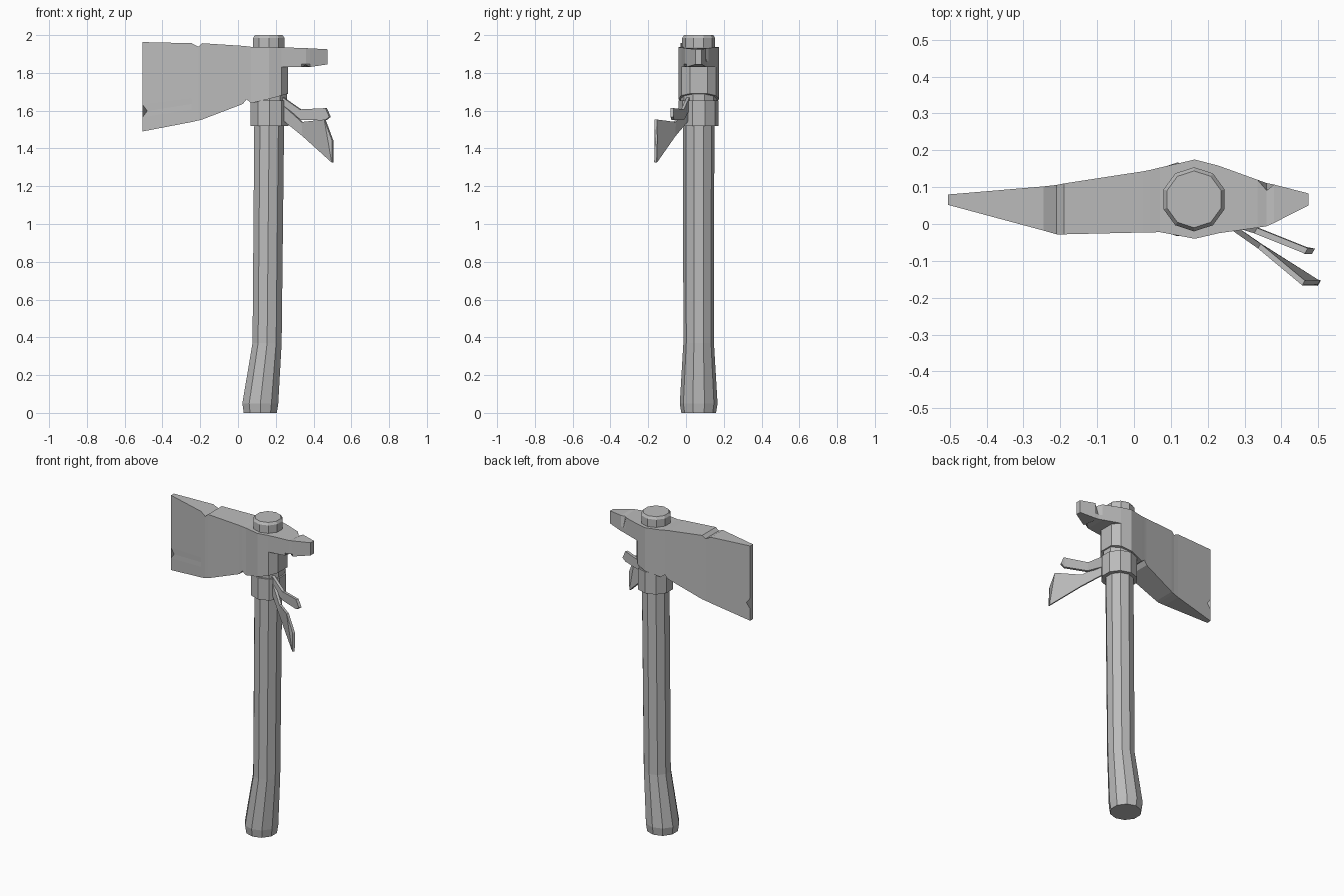
import bpy, bmesh, math
from mathutils import Vector

cube = bpy.data.objects.get("Cube")
if cube:
    bpy.data.objects.remove(cube, do_unlink=True)

GREY = (0.5, 0.5, 0.5, 1.0)
mat = bpy.data.materials.new("plain grey")
mat.use_nodes = True
mat.diffuse_color = GREY
mat.node_tree.nodes["Principled BSDF"].inputs["Base Color"].default_value = GREY

AXIS_Y = 0.067  # handle centre line in depth


def loft(name, rings, chips=()):
    """Skin a list of equal-length point rings, cap both ends, then nudge chipped corners."""
    bm = bmesh.new()
    rows = [[bm.verts.new(p) for p in ring] for ring in rings]
    n = len(rows[0])
    for a, b in zip(rows, rows[1:]):
        for i in range(n):
            j = (i + 1) % n
            bm.faces.new((a[i], a[j], b[j], b[i]))
    bm.faces.new(rows[0])
    bm.faces.new(rows[-1])
    for spot, shift in chips:
        v = min(bm.verts, key=lambda v: (v.co - Vector(spot)).length)
        v.co += Vector(shift)
    bmesh.ops.recalc_face_normals(bm, faces=bm.faces)
    mesh = bpy.data.meshes.new(name)
    bm.to_mesh(mesh)
    bm.free()
    mesh.materials.append(mat)
    obj = bpy.data.objects.new(name, mesh)
    bpy.context.collection.objects.link(obj)
    return obj


def round_ring(x, z, r, tilt=0.0, sides=10):
    """Horizontal ring with a corner facing the front; tilt raises the +x side."""
    ring = []
    for i in range(sides):
        a = math.pi / 2 + math.tau * i / sides
        dx = r * math.cos(a)
        ring.append((x + dx, AXIS_Y + r * math.sin(a), z + tilt * dx))
    return ring


def slab_ring(x, front, back, low, high, rows):
    """Upright section across x, divided at the given height fractions."""
    zs = [low + (high - low) * f for f in rows]
    return [(x, front, z) for z in zs] + [(x, back, z) for z in reversed(zs)]


# Handle with a flared, bent grip and a bevelled top
loft("handle", [round_ring(*s) for s in (
    (0.118, 0.0, 0.092), (0.118, 0.05, 0.1), (0.154, 0.37, 0.081),
    (0.165, 1.52, 0.083), (0.163, 1.7, 0.087),
    (0.163, 1.985, 0.087), (0.163, 2.0, 0.077))])

# Cloth binding below the head, with a slanted upper wrap
loft("binding", [round_ring(0.167, 1.52, 0.106), round_ring(0.167, 1.655, 0.106)])
loft("upper_wrap", [round_ring(0.167, 1.63, 0.096, 0.1),
                    round_ring(0.167, 1.685, 0.096, 0.2)])

# Axe head: stations of x, front, back, bottom, top
ROWS = (0, 0.16, 0.23, 0.3, 1)
stations = (
    (-0.505, 0.052, 0.08, 1.49, 1.963),
    (-0.245, -0.018, 0.102, 1.54, 1.957),
    (-0.21, -0.028, 0.106, 1.548, 1.957),
    (-0.19, -0.028, 0.11, 1.553, 1.957),
    (0.025, -0.023, 0.143, 1.635, 1.943),
    (0.045, -0.023, 0.147, 1.66, 1.941),
    (0.07, -0.022, 0.153, 1.64, 1.938),
    (0.165, -0.04, 0.175, 1.662, 1.936),
    (0.23, -0.025, 0.158, 1.68, 1.935),
    (0.23, -0.025, 0.158, 1.83, 1.935),
    (0.335, -0.01, 0.12, 1.83, 1.932),
    (0.36, -0.006, 0.111, 1.83, 1.931),
    (0.38, 0.003, 0.107, 1.831, 1.93),
    (0.473, 0.05, 0.083, 1.845, 1.925))
nick_z = 1.49 + 0.473 * 0.23
loft("axe_head", [slab_ring(*s, ROWS) for s in stations], chips=(
    ((-0.505, 0.052, nick_z), (0.025, -0.005, 0)),
    ((-0.505, 0.08, nick_z), (0.025, 0.002, 0)),
    ((-0.21, -0.028, 1.957), (0, 0, -0.018)),
    ((-0.21, 0.106, 1.957), (0, 0, -0.018)),
    ((0.36, 0.111, 1.931), (0, -0.02, -0.008)),
    ((0.36, -0.006, 1.83), (0, 0.015, 0.012))))

# Rear of the socket, under the poll
loft("socket_back", [slab_ring(0.23, -0.025, 0.158, 1.68, 1.83, (0, 1)),
                     slab_ring(0.265, 0.02, 0.115, 1.69, 1.83, (0, 1))])


def strip(name, edges, thick):
    """Loose cloth end given as lower/upper edge points."""
    off = Vector((0.5, 0.85, 0)) * thick / 2
    rings = []
    for low, high in edges:
        low, high = Vector(low), Vector(high)
        rings.append([low - off, high - off, high + off, low + off])
    loft(name, rings)


strip("upper_cloth_end", (
    ((0.24, 0.01, 1.6), (0.24, 0.01, 1.67)),
    ((0.335, -0.018, 1.55), (0.33, -0.018, 1.607)),
    ((0.465, -0.07, 1.55), (0.46, -0.07, 1.613)),
    ((0.487, -0.074, 1.567), (0.467, -0.074, 1.613))), 0.017)
strip("lower_cloth_end", (
    ((0.24, 0.01, 1.55), (0.24, 0.01, 1.63)),
    ((0.345, -0.062, 1.465), (0.34, -0.06, 1.54)),
    ((0.5, -0.16, 1.325), (0.46, -0.16, 1.553)),
    ((0.502, -0.162, 1.33), (0.502, -0.158, 1.44))), 0.015)
